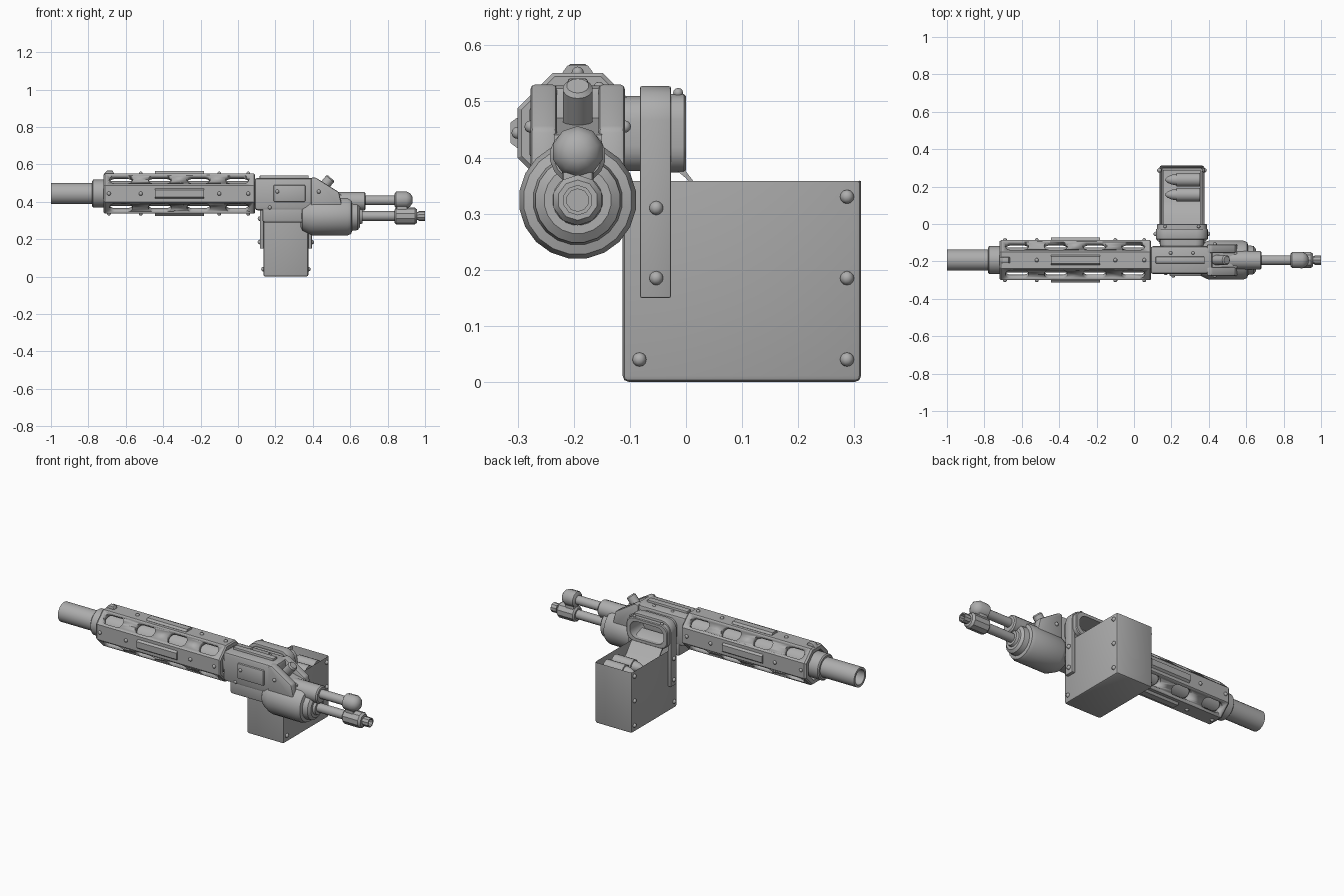
import bpy, bmesh
from math import cos, sin, pi, radians
from mathutils import Matrix, Vector

if "Cube" in bpy.data.objects:
    bpy.data.objects.remove(bpy.data.objects["Cube"])

grey = bpy.data.materials.new("metal_grey")
grey.use_nodes = True
COLOUR = (0.42, 0.42, 0.42, 1)
grey.diffuse_color = COLOUR
grey.node_tree.nodes["Principled BSDF"].inputs["Base Color"].default_value = COLOUR

Y, Z = -0.193, 0.444       # main bore axis
LOW = 0.324                # lower tube axis
MID = 0.256                # centre of ammo box in x


def finish(name, bm, bevel=0, smooth=32):
    bmesh.ops.recalc_face_normals(bm, faces=bm.faces)
    me = bpy.data.meshes.new(name)
    bm.to_mesh(me)
    bm.free()
    ob = bpy.data.objects.new(name, me)
    bpy.context.collection.objects.link(ob)
    me.materials.append(grey)
    bpy.ops.object.select_all(action='DESELECT')
    ob.select_set(True)
    bpy.context.view_layer.objects.active = ob
    if bevel:
        m = ob.modifiers.new("Bevel", 'BEVEL')
        m.width, m.segments, m.limit_method = bevel, 2, 'ANGLE'
        bpy.ops.object.modifier_apply(modifier="Bevel")
    bpy.ops.object.shade_smooth_by_angle(angle=radians(smooth))
    return ob


def loft(bm, rings, closed=False):
    """Skin a list of point rings; cap the ends or close the loop."""
    vs = [[bm.verts.new(p) for p in ring] for ring in rings]
    n = len(vs[0])
    pairs = list(zip(vs, vs[1:])) + ([(vs[-1], vs[0])] if closed else [])
    for a, b in pairs:
        for i in range(n):
            j = (i + 1) % n
            bm.faces.new((a[i], a[j], b[j], b[i]))
    if not closed:
        bm.faces.new(vs[0])
        bm.faces.new(vs[-1])


def lathe(name, profile, z=Z, y=Y, seg=20, closed=False, smooth=32):
    """Turn (x, radius) pairs around an axis along x."""
    bm = bmesh.new()
    angles = [2 * pi * (i + 0.5) / seg for i in range(seg)]
    loft(bm, [[(x, y + r * cos(a), z + r * sin(a)) for a in angles]
              for x, r in profile], closed)
    return finish(name, bm, smooth=smooth)


def prism(name, pts, y0, y1, bevel=0):
    """Extrude an (x, z) outline along y."""
    bm = bmesh.new()
    loft(bm, [[(x, y, z) for x, z in pts] for y in (y0, y1)])
    return finish(name, bm, bevel)


def box(name, x, y, z, bevel=0.006):
    return prism(name, [(x[0], z[0]), (x[1], z[0]), (x[1], z[1]), (x[0], z[1])],
                 y[0], y[1], bevel)


def round_rect(cx, cz, hw, hh, r, n=5):
    pts = []
    for k, (sx, sz) in enumerate(((1, 1), (-1, 1), (-1, -1), (1, -1))):
        for i in range(n + 1):
            a = pi / 2 * (k + i / n)
            pts.append((cx + sx * (hw - r) + r * cos(a), cz + sz * (hh - r) + r * sin(a)))
    return pts


# Barrel with bored muzzle, and stepped collar
lathe("barrel", [(-0.9, 0.043), (-1, 0.043), (-1, 0.057), (-0.7, 0.057)], seg=24)
lathe("barrel_collar", [(-0.78, 0.068), (-0.774, 0.075), (-0.7, 0.075)], seg=24)
lathe("inner_barrel", [(-0.72, 0.068), (0.1, 0.068)], seg=24)

# Octagonal shroud with rounded slots through its diagonal faces
k = 1 / cos(pi / 8)
shroud = lathe("barrel_shroud", [(-0.72, 0.08 * k), (-0.72, 0.1 * k), (-0.71, 0.107 * k),
               (0.085, 0.107 * k), (0.092, 0.1 * k), (0.092, 0.08 * k)],
               seg=8, closed=True, smooth=20)
bm = bmesh.new()
for d in range(4):
    rot = Matrix.Translation((0, Y, Z)) @ Matrix.Rotation(pi / 4 + d * pi / 2, 4, 'X')
    for s in range(4):
        slot = round_rect(-0.625 + 0.207 * s, 0, 0.062, 0.03, 0.028, 4)
        loft(bm, [[rot @ Vector((x, v, h)) for x, v in slot] for h in (0.074, 0.15)])
cutter = finish("slot_cutter", bm)
cutter.hide_render = True
cut = shroud.modifiers.new("Slots", 'BOOLEAN')
cut.operation, cut.object, cut.solver = 'DIFFERENCE', cutter, 'EXACT'
bpy.context.view_layer.objects.active = shroud
bpy.ops.object.modifier_apply(modifier="Slots")
bpy.data.objects.remove(cutter)

# Four accessory rails around the shroud
for d, side in enumerate(("top", "front", "bottom", "back")):
    rot = Matrix.Translation((0, Y, Z)) @ Matrix.Rotation(d * pi / 2, 4, 'X')
    bm = bmesh.new()
    section = [(-0.02, 0.1), (-0.027, 0.108), (-0.018, 0.12),
               (0.018, 0.12), (0.027, 0.108), (0.02, 0.1)]
    loft(bm, [[rot @ Vector((x, v, h)) for v, h in section] for x in (-0.443, -0.183)])
    finish("rail_" + side, bm)
prism("front_sight", [(-0.72, 0.545), (-0.7, 0.567), (-0.67, 0.567), (-0.66, 0.545)],
      Y - 0.016, Y + 0.016, 0.004)

# Receiver, its lower housing, top rib and side panels
box("receiver", (0.088, 0.42), (-0.268, -0.118), (0.355, 0.528), 0.016)
box("lower_housing", (0.13, 0.4), (-0.262, -0.122), (0.29, 0.4), 0.012)
box("top_rib", (0.115, 0.378), (Y - 0.018, Y + 0.018), (0.515, 0.541), 0.005)
box("side_panel", (0.19, 0.36), (-0.279, -0.25), (0.4, 0.49), 0.006)

# Sloped rear bracket: two cheeks, a low centre and a tilted lever
cheek = [(0.39, 0.34), (0.39, 0.53), (0.415, 0.53), (0.54, 0.452), (0.56, 0.36)]
for side, a, b in (("right", -0.277, -0.23), ("left", -0.156, -0.109)):
    prism("bracket_cheek_" + side, cheek, a, b, 0.008)
prism("bracket_centre", [(0.39, 0.34), (0.39, 0.5), (0.42, 0.47), (0.55, 0.44), (0.56, 0.36)],
      -0.235, -0.15)
lever = lathe("lever", [(-0.05, 0.027), (0.045, 0.027), (0.052, 0.02)], 0, 0, 14)
lever.matrix_world = Matrix.Translation((0.463, Y, 0.488)) @ Matrix.Rotation(radians(-50), 4, 'Y')

# Gas cup, twin tubes and end fittings
lathe("gas_cup", [(0.335, 0.06), (0.345, 0.08), (0.385, 0.1), (0.4, 0.105), (0.585, 0.105),
                  (0.605, 0.097), (0.61, 0.08), (0.64, 0.076), (0.652, 0.06), (0.652, 0.045),
                  (0.665, 0.04)], LOW, seg=20)
lathe("upper_housing", [(0.5, 0.05), (0.675, 0.05), (0.682, 0.043)], 0.403, seg=16)
lathe("upper_tube", [(0.66, 0.026), (0.87, 0.026)], 0.408, seg=14)
lathe("lower_tube", [(0.64, 0.026), (0.87, 0.026)], LOW, seg=14)
lathe("upper_end", [(0.838, 0.034), (0.845, 0.045), (0.9, 0.046), (0.92, 0.036), (0.932, 0.018)],
      0.41, seg=10, smooth=45)
box("end_link", (0.848, 0.905), (Y - 0.028, Y + 0.028), (LOW, 0.4), 0.008)
lathe("lower_end", [(0.838, 0.036), (0.846, 0.045), (0.945, 0.045), (0.957, 0.036)], LOW, seg=10)
lathe("end_tip", [(0.95, 0.022), (0.965, 0.022), (0.965, 0.027), (1, 0.027), (1, 0.02),
                  (0.97, 0.02)], LOW, seg=10)

# Hollow feed port at the back of the receiver
bm = bmesh.new()
port = [(-0.17, 0.1, 0.06), (-0.14, 0.113, 0.066), (-0.1, 0.118, 0.067), (-0.03, 0.118, 0.067),
        (-0.027, 0.134, 0.07), (-0.004, 0.134, 0.07), (0, 0.13, 0.066), (0, 0.11, 0.05),
        (-0.12, 0.11, 0.05)]
loft(bm, [[(x, y, z) for x, z in round_rect(MID, 0.443, w, h, 0.045)] for y, w, h in port])
finish("feed_port", bm)

# Strap looping over the port and down both sides of the box
def arch(hw, top, r):
    arc = round_rect(MID, top - 0.1, hw, 0.1, r)[:12]
    return [(MID + hw, 0.15)] + arc + [(MID - hw, 0.15)]


prism("box_strap", arch(0.139, 0.527, 0.06) + arch(0.119, 0.508, 0.045)[::-1],
      -0.082, -0.027, 0.003)

# Open-topped ammunition box
bm = bmesh.new()
bmesh.ops.create_cube(bm, size=1, matrix=Matrix.Translation((MID, 0.0995, 0.1825))
                      @ Matrix.Diagonal((0.24, 0.425, 0.365, 1)))
top = max(bm.faces, key=lambda f: f.calc_center_median().z)
bmesh.ops.inset_region(bm, faces=[top], thickness=0.014)
bmesh.ops.translate(bm, verts=top.verts, vec=(0, 0, -0.3))
finish("ammo_box", bm, 0.011)

# Belt tray rising from the box to the port, with two cartridges behind it
bm = bmesh.new()
tray = [(0.29, 0.265), (0.12, 0.275), (0.05, 0.31), (0.0, 0.375), (-0.03, 0.4), (-0.1, 0.41)]
loft(bm, [[(MID + s * 0.1, y, z + t) for s, t in ((-1, 0), (1, 0), (1, -0.012), (-1, -0.012))]
          for y, z in tray])
finish("belt_tray", bm)
for i, y in enumerate((0.237, 0.157)):
    lathe("cartridge_%d" % (i + 1), [(0.166, 0.004), (0.18, 0.017), (0.2, 0.026), (0.226, 0.031),
          (0.228, 0.037), (0.352, 0.037)], 0.315, y, 16)

# Rivets
bm = bmesh.new()


def rivet(x, y, z, r=0.011):
    bmesh.ops.create_uvsphere(bm, u_segments=10, v_segments=6, radius=r,
                              matrix=Matrix.Translation((x, y, z)))


for x in (-0.69, -0.52, -0.1, 0.055):
    for dy, dz in ((1, 0), (-1, 0), (0, 1), (0, -1)):
        rivet(x, Y + dy * 0.107, Z + dz * 0.107)
for s in (-1, 1):
    for y, z in ((0.287, 0.33), (0.287, 0.185), (0.287, 0.04), (-0.083, 0.04)):
        rivet(MID + s * 0.12, y, z, 0.0125)
    for z in (0.31, 0.185):
        rivet(MID + s * 0.139, -0.053, z, 0.0125)
    rivet(0.21, Y + s * 0.083, 0.455)
    rivet(0.432, Y + s * 0.084, 0.455)
    rivet(0.17, Y + s * 0.07, 0.37)
    rivet(MID + s * 0.06, -0.155, 0.525, 0.01)
    rivet(MID + s * 0.09, -0.014, 0.515, 0.009)
finish("rivets", bm, smooth=60)
